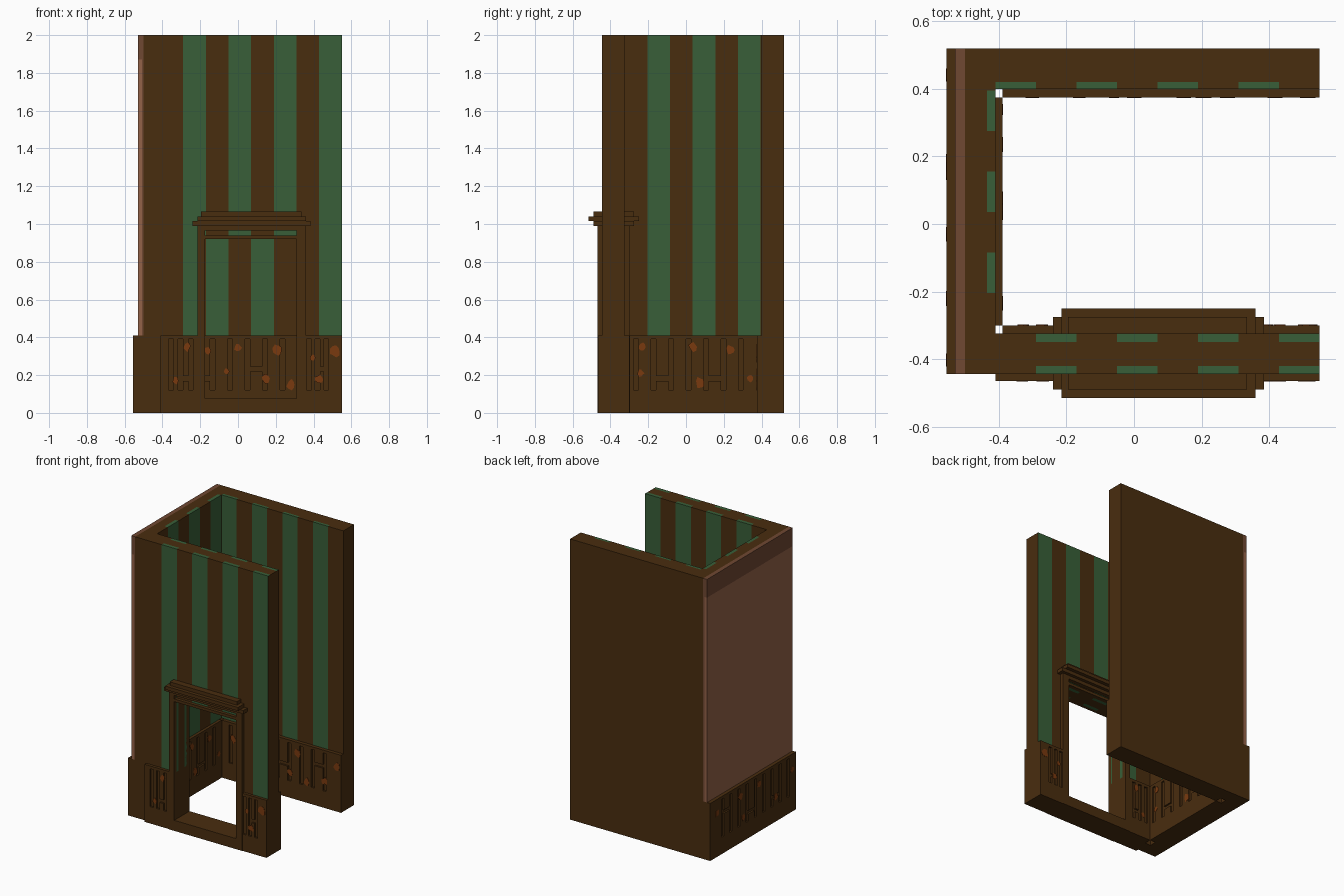
import bpy, bmesh, math, random
from mathutils import Vector

cube = bpy.data.objects.get("Cube")
if cube:
    bpy.data.objects.remove(cube)
random.seed(4)


def material(name, r, g, b):
    lin = [((c / 255 + 0.055) / 1.055) ** 2.4 if c > 10 else c / 255 / 12.92 for c in (r, g, b)]
    m = bpy.data.materials.new(name)
    m.use_nodes = True
    m.diffuse_color = (*lin, 1)
    m.node_tree.nodes["Principled BSDF"].inputs["Base Color"].default_value = (*lin, 1)
    return m


WOOD = material("dark wood", 73, 45, 15)
GREEN = material("green wallpaper", 56, 95, 56)
RUST = material("rust stain", 122, 58, 15)
PANEL = material("light plaster", 148, 98, 72)
BAND = material("plaster band", 112, 72, 50)


def finish(name, bm, mat):
    bmesh.ops.recalc_face_normals(bm, faces=bm.faces)
    me = bpy.data.meshes.new(name)
    bm.to_mesh(me)
    bm.free()
    me.materials.append(mat)
    ob = bpy.data.objects.new(name, me)
    bpy.context.collection.objects.link(ob)
    return ob


def boxes(name, items, mat):
    """One object made of boxes, each given as (x0, x1, y0, y1, z0, z1)."""
    bm = bmesh.new()
    for x0, x1, y0, y1, z0, z1 in items:
        vs = bmesh.ops.create_cube(bm, size=1)["verts"]
        for v in vs:
            v.co = Vector(((x0 + x1) / 2 + v.co.x * (x1 - x0),
                           (y0 + y1) / 2 + v.co.y * (y1 - y0),
                           (z0 + z1) / 2 + v.co.z * (z1 - z0)))
    return finish(name, bm, mat)


def span(axis, a0, a1, d0, d1, z0, z1):
    """Box running along a wall: a = along it, d = through it."""
    d0, d1 = sorted((d0, d1))
    return (a0, a1, d0, d1, z0, z1) if axis == "x" else (d0, d1, a0, a1, z0, z1)


H, DADO = 2.0, 0.41
DOOR_L, DOOR_R, SILL, HEAD = -0.175, 0.31, 0.075, 0.92


def striped_layer(name, axis, a0, a1, d0, d1, stripes, door=False):
    """Wall facing above the dado, cut into wood and green strips."""
    cuts = {a0, a1} | {e for s in stripes for e in s}
    if door:
        cuts |= {DOOR_L, DOOR_R}
    cuts = sorted(c for c in cuts if a0 <= c <= a1)
    wood, green = [], []
    for lo, hi in zip(cuts, cuts[1:]):
        mid = (lo + hi) / 2
        bottom = HEAD if door and DOOR_L < mid < DOOR_R else DADO
        striped = any(s[0] < mid < s[1] for s in stripes)
        (green if striped else wood).append(span(axis, lo, hi, d0, d1, bottom, H))
    boxes(name + "_wood_strips", wood, WOOD)
    boxes(name + "_green_stripes", green, GREEN)


def dado(name, axis, a0, a1, back, face, slots, stains):
    """Carved dado: backing, rails, slats between slots with notches, stains."""
    sign = 1 if face > back else -1
    inner = face - sign * 0.012
    parts = [span(axis, a0, a1, back, inner, 0, DADO),
             span(axis, a0, a1, inner, face, 0, 0.12),
             span(axis, a0, a1, inner, face, 0.39, DADO)]
    edges = [a0] + [e for s in slots for e in (s - 0.013, s + 0.013)] + [a1]
    last = len(edges) // 2 - 1
    for i in range(last + 1):
        lo, hi = edges[2 * i], edges[2 * i + 1]
        if 0 < i < last and i % 3 == 2:      # notch joining two slots
            z = random.choice((0.17, 0.22, 0.28))
            parts += [span(axis, lo, hi, inner, face, 0.12, z),
                      span(axis, lo, hi, inner, face, z + 0.025, 0.39)]
        else:
            parts.append(span(axis, lo, hi, inner, face, 0.12, 0.39))
    boxes(name, parts, WOOD)
    bm = bmesh.new()
    for a, z, r in stains:
        n = 9
        ring = []
        for k in range(n):
            q = r * random.uniform(0.7, 1.15)
            t = 2 * math.pi * k / n
            ring.append((a + q * 0.85 * math.cos(t), z + q * math.sin(t)))
        sides = []
        for d in (face - sign * 0.001, face + sign * 0.002):
            sides.append([bm.verts.new((p, d, h) if axis == "x" else (d, p, h)) for p, h in ring])
        bm.faces.new(sides[0])
        bm.faces.new(sides[1])
        for k in range(n):
            j = (k + 1) % n
            bm.faces.new((sides[0][k], sides[0][j], sides[1][j], sides[1][k]))
    finish(name + "_stains", bm, RUST)


# Solid wall cores
boxes("back_wall", [(-0.50, 0.55, 0.42, 0.52, 0, H)], WOOD)
boxes("side_wall", [(-0.50, -0.435, -0.445, 0.42, 0, H)], WOOD)
boxes("front_wall", [(-0.435, DOOR_L, -0.42, -0.35, 0, H),
                     (DOOR_R, 0.55, -0.42, -0.35, 0, H),
                     (DOOR_L, DOOR_R, -0.42, -0.35, HEAD, H),
                     (-0.50, -0.41, -0.445, -0.42, 0, DADO)], WOOD)

# Striped upper facings
front_stripes = [(-0.29 + 0.24 * i, -0.17 + 0.24 * i) for i in range(4)]
back_stripes = [(-0.41 + 0.24 * i, -0.29 + 0.24 * i) for i in range(4)]
side_stripes = [(-0.205 + 0.24 * i, -0.085 + 0.24 * i) for i in range(3)]
striped_layer("front_outside", "x", -0.50, 0.55, -0.445, -0.42, front_stripes, True)
striped_layer("front_inside", "x", -0.435, 0.55, -0.35, -0.325, front_stripes, True)
striped_layer("back_inside", "x", -0.435, 0.55, 0.40, 0.42, back_stripes)
striped_layer("side_inside", "y", -0.325, 0.40, -0.435, -0.41, side_stripes)

# Carved dados
for tag, back, face in (("outside", -0.42, -0.465), ("inside", -0.35, -0.30)):
    start = -0.41 if tag == "outside" else -0.39
    dado("front_dado_first_" + tag, "x", start, DOOR_L, back, face, [-0.355, -0.305, -0.25],
         [(-0.27, 0.35, 0.025), (-0.33, 0.17, 0.02)])
    dado("front_dado_second_" + tag, "x", DOOR_R, 0.55, back, face, [0.375, 0.42, 0.467],
         [(0.515, 0.325, 0.033), (0.43, 0.18, 0.025), (0.395, 0.29, 0.018)])
dado("back_dado", "x", -0.39, 0.55, 0.42, 0.375, [-0.32 + 0.0925 * i for i in range(9)],
     [(-0.30, 0.30, 0.03), (-0.16, 0.33, 0.025), (0.0, 0.345, 0.022), (0.21, 0.33, 0.033),
      (0.28, 0.15, 0.028), (0.145, 0.18, 0.025), (-0.06, 0.22, 0.016), (0.42, 0.19, 0.027),
      (0.515, 0.32, 0.03)])
dado("side_dado_inside", "y", -0.30, 0.375, -0.435, -0.39, [-0.265 + 0.0925 * i for i in range(7)],
     [(-0.23, 0.35, 0.025), (-0.24, 0.21, 0.02), (0.035, 0.35, 0.027), (0.075, 0.16, 0.03),
      (0.235, 0.335, 0.025), (0.34, 0.18, 0.02)])
dado("side_dado_outside", "y", -0.445, 0.52, -0.50, -0.555, [-0.36 + 0.0925 * i for i in range(9)],
     [(-0.40, 0.30, 0.025), (-0.22, 0.18, 0.027), (-0.03, 0.34, 0.025), (0.18, 0.33, 0.03),
      (0.15, 0.17, 0.025), (0.44, 0.31, 0.027)])

# Plaster panel and its top band on the closed side
boxes("side_plaster_panel", [(-0.53, -0.508, -0.445, 0.52, DADO, 1.87)], PANEL)
boxes("side_plaster_band", [(-0.53, -0.50, -0.445, 0.52, 1.87, H),
                            (-0.508, -0.50, -0.445, 0.52, DADO, 1.87)], BAND)

# Door frame: threshold, jambs, head bars
FY0, FY1 = -0.468, -0.297
boxes("door_frame", [(DOOR_L, DOOR_R, FY0, FY1, 0, SILL),
                     (-0.215, DOOR_L, FY0, FY1, 0, 0.99),
                     (DOOR_R, 0.36, FY0, FY1, 0, 0.99),
                     (DOOR_L, DOOR_R, FY0, FY1, HEAD, 0.94),
                     (DOOR_L, DOOR_R, FY0, FY1, 0.965, 0.99)], WOOD)

# Stepped cornice over the door
boxes("door_cornice", [(-0.24, 0.385, -0.49, -0.275, 0.99, 1.015),
                       (-0.215, 0.36, -0.515, -0.25, 1.015, 1.04),
                       (-0.195, 0.335, -0.49, -0.275, 1.04, 1.065)], WOOD)
